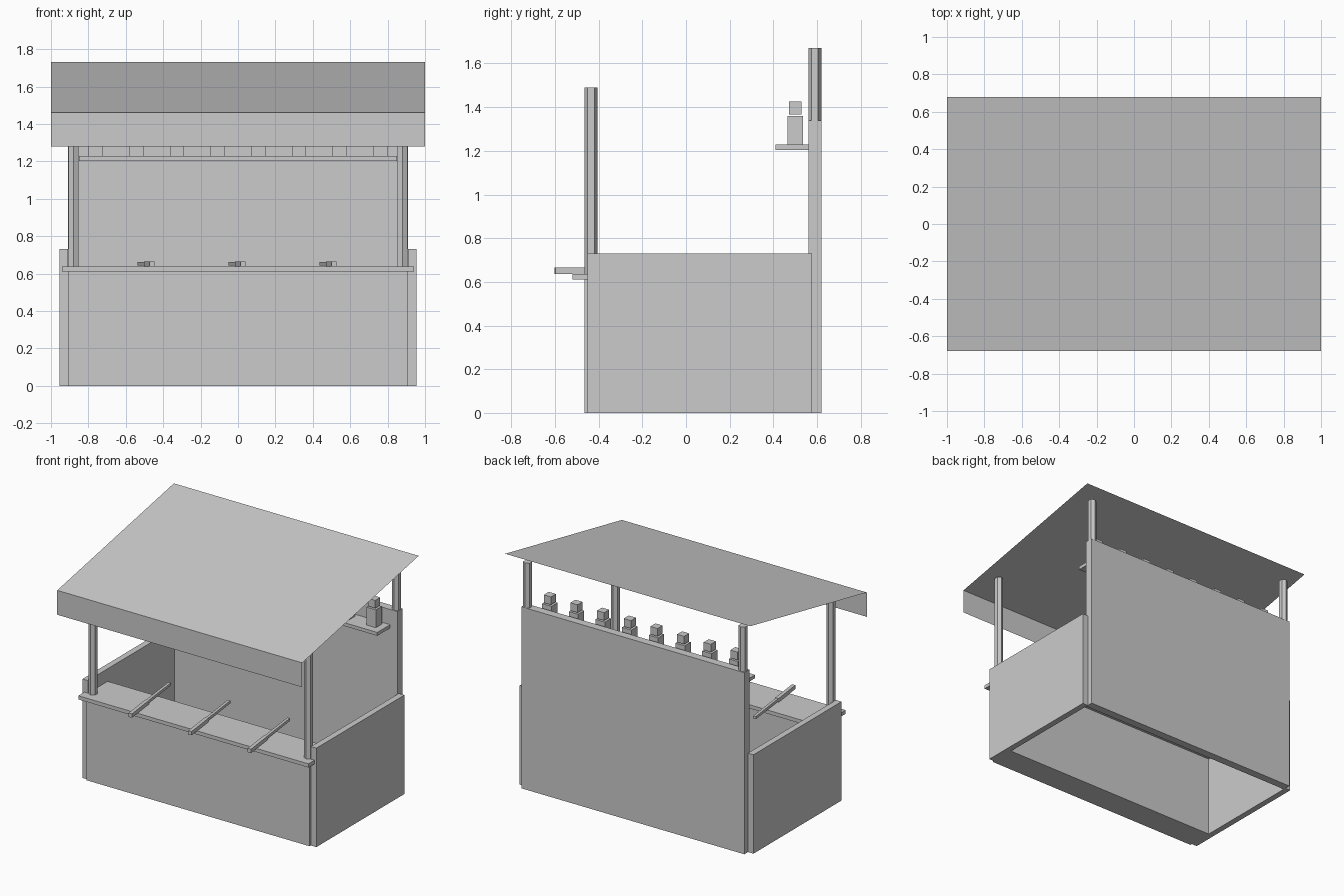
import bpy, bmesh, math
from mathutils import Matrix, Vector

if "Cube" in bpy.data.objects:
    bpy.data.objects.remove(bpy.data.objects["Cube"])

grey = bpy.data.materials.new("plain_grey")
grey.diffuse_color = (0.6, 0.6, 0.6, 1)
grey.use_nodes = True
grey.node_tree.nodes["Principled BSDF"].inputs["Base Color"].default_value = grey.diffuse_color


def add_object(name, bm):
    mesh = bpy.data.meshes.new(name)
    bm.to_mesh(mesh)
    bm.free()
    mesh.materials.append(grey)
    obj = bpy.data.objects.new(name, mesh)
    bpy.context.collection.objects.link(obj)
    return obj


def box(name, x, y, z):
    """Box from (min, max) ranges on each axis."""
    bm = bmesh.new()
    bmesh.ops.create_cube(bm, size=1)
    for v in bm.verts:
        v.co = Vector([(a + b) / 2 + c * (b - a) for c, (a, b) in zip(v.co, (x, y, z))])
    return add_object(name, bm)


def post(name, x, y, top):
    """Six-sided post with corners pointing to front and back."""
    bm = bmesh.new()
    bmesh.ops.create_cone(bm, cap_ends=True, segments=6, radius1=0.03, radius2=0.03, depth=top,
                          matrix=Matrix.Translation((x, y, top / 2)))
    ys = [abs(v.co.y - y) for v in bm.verts]
    if max(ys) < 0.029:
        bmesh.ops.rotate(bm, verts=bm.verts, cent=(x, y, 0), matrix=Matrix.Rotation(math.pi / 6, 3, 'Z'))
    return add_object(name, bm)


# Counter body and counter top
box("counter_body", (-0.91, 0.91), (-0.465, -0.265), (0, 0.61))
box("counter_top", (-0.94, 0.94), (-0.52, -0.22), (0.61, 0.637))

# Back wall and side walls
box("back_wall", (-0.91, 0.91), (0.56, 0.62), (0, 1.34))
for side, s in (("left", -1), ("right", 1)):
    box(side + "_wall", sorted((s * 0.91, s * 0.955)), (-0.45, 0.577), (0, 0.73))
    post("front_post_" + side, s * 0.88, -0.435, 1.49)
    post("back_post_" + side, s * 0.88, 0.59, 1.67)

# Sloping roof sheet with hanging front flap
bm = bmesh.new()
rows = [[bm.verts.new((x, y, z)) for x in (-1, 1)]
        for y, z in ((-0.68, 1.28), (-0.68, 1.46), (0.68, 1.73))]
for (a, b), (c, d) in zip(rows, rows[1:]):
    bm.faces.new((a, b, d, c))
add_object("awning_roof", bm)

# Target shelf with a row of eight figures
box("target_shelf", (-0.85, 0.85), (0.41, 0.56), (1.203, 1.228))
for i in range(8):
    x = (i - 3.5) * 0.2177
    box(f"target_body_{i + 1}", (x - 0.038, x + 0.038), (0.465, 0.535), (1.228, 1.36))
    box(f"target_head_{i + 1}", (x - 0.029, x + 0.029), (0.471, 0.529), (1.367, 1.425))

# Three toy rifles lying across the counter, slightly turned
for i, x in enumerate((-0.46, 0.027, 0.513)):
    for part, w, y, z in (("stock", 0.0135, (0, 0.24), (0.637, 0.665)),
                          ("barrel", 0.01, (0.24, 0.56), (0.643, 0.663))):
        obj = box(f"rifle_{part}_{i + 1}", (-w, w), y, z)
        obj.location = (x, -0.6, 0)
        obj.rotation_euler.z = math.radians(7)
